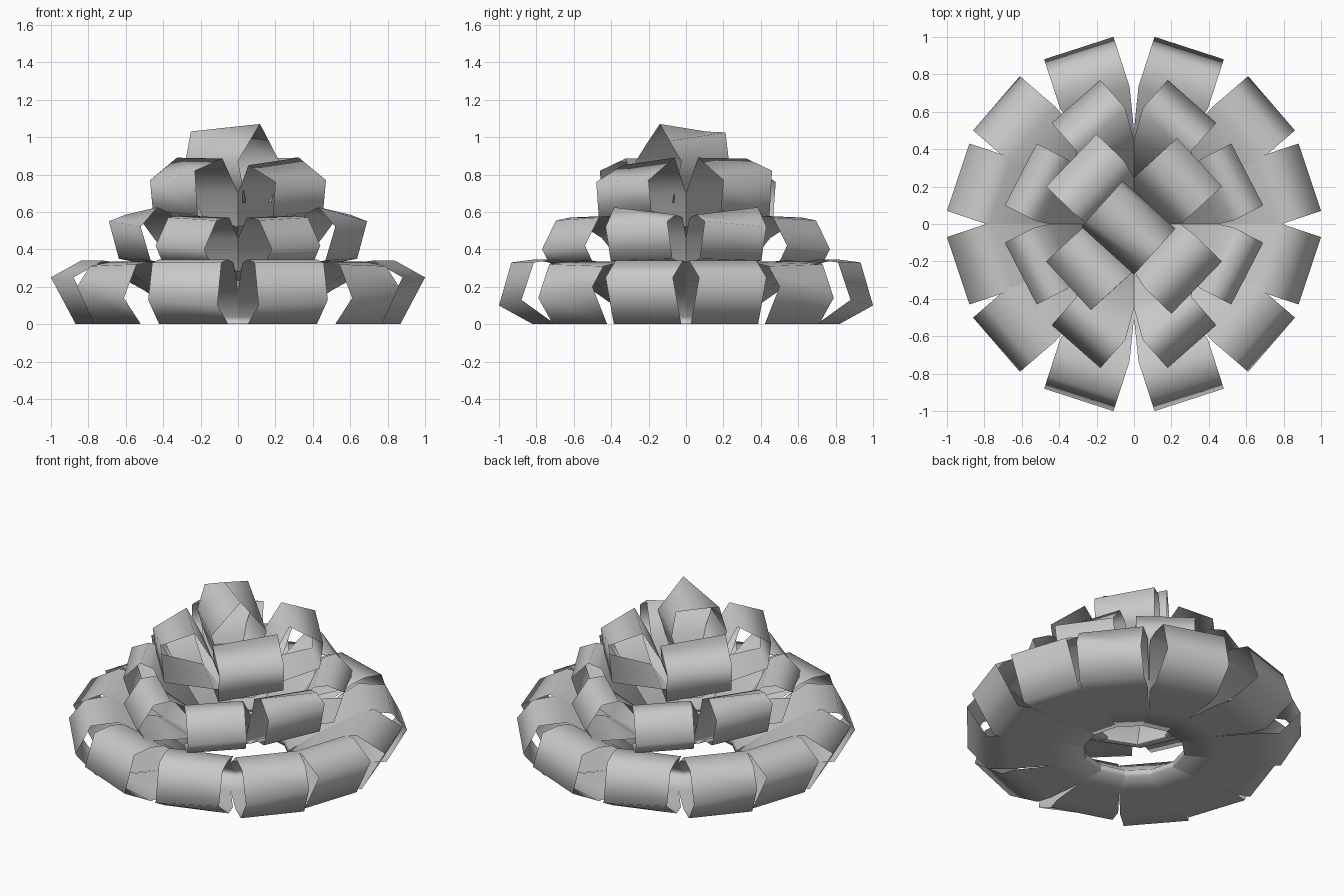
import bpy
from math import cos, sin, radians
from mathutils import Vector

cube = bpy.data.objects.get("Cube")
if cube:
    bpy.data.objects.remove(cube, do_unlink=True)

grey = bpy.data.materials.new("ribbon_grey")
grey.use_nodes = True
COLOR = (0.58, 0.58, 0.58, 1)
grey.diffuse_color = COLOR
grey.node_tree.nodes["Principled BSDF"].inputs["Base Color"].default_value = COLOR

RISING = [(1, 1), (-1, -1)]
FALLING = [(1, -1), (-1, 1)]
ALL = RISING + FALLING


def add_strip(name, left, right):
    """Closed ribbon band between two matching edge paths."""
    n = len(left)
    faces = [(i, (i + 1) % n, n + (i + 1) % n, n + i) for i in range(n)]
    mesh = bpy.data.meshes.new(name)
    mesh.from_pydata([tuple(p) for p in left + right], [], faces)
    mesh.materials.append(grey)
    for poly in mesh.polygons:
        poly.use_smooth = True
    obj = bpy.data.objects.new(name, mesh)
    bpy.context.collection.objects.link(obj)


def on_ray(angle, radius, z):
    t = radians(angle)
    return Vector((radius * cos(t), radius * sin(t), z))


def ribbon_loop(name, a, b, sector, bend, join, hub, quadrants=ALL):
    """Loop with outer corners a and b. The bend lists (inset, height at a,
    height at b). Join and hub give (radius, bottom height, top height) where
    neighbouring loops meet and where the band ends near the middle."""
    a, b = Vector((*a, 0)), Vector((*b, 0))
    along = (b - a).normalized()
    outward = Vector((-along.y, along.x, 0))
    if outward.dot(a + b) < 0:
        outward.negate()
    edges = []
    for corner, angle, side in ((a, sector[1], 1), (b, sector[0], 2)):
        pts = [on_ray(angle, r, low) for r, low, _ in (hub, join)]
        for point in bend:
            pts.append(corner - outward * point[0] + Vector((0, 0, point[side])))
        pts += [on_ray(angle, r, high) for r, _, high in (join, hub)]
        edges.append(pts)
    # repeat in each quadrant, keeping the faces turned the same way
    for sx, sy in quadrants:
        left, right = [[Vector((p.x * sx, p.y * sy, p.z)) for p in edge]
                       for edge in edges]
        if sx * sy < 0:
            left, right = right, left
        add_strip(name, left, right)


# Bottom tier: twelve loops
join, hub = (0.5, 0.0, 0.18), (0.3, 0.0, 0.04)
ribbon_loop("bottom_side_loop", (0.88, 0.43), (1.0, 0.07), (0, 30),
            [(0.22, 0, 0), (0.14, 0, 0), (0, 0.25, 0.25), (0.17, 0.34, 0.34),
             (0.24, 0.33, 0.33)], join, hub)
ribbon_loop("bottom_corner_loop", (0.61, 0.79), (0.86, 0.5), (30, 60),
            [(0.25, 0, 0), (0.12, 0, 0), (0, 0.14, 0.2), (0.09, 0.32, 0.31),
             (0.25, 0.335, 0.335)], join, hub)
ribbon_loop("bottom_end_loop", (0.11, 1.0), (0.48, 0.88), (60, 90),
            [(0.28, 0, 0), (0.19, 0, 0), (0, 0.1, 0.13), (0.07, 0.33, 0.33),
             (0.19, 0.345, 0.345), (0.28, 0.33, 0.33)], join, hub)

# Second tier: eight loops
join, hub = (0.45, 0.28, 0.46), (0.24, 0.18, 0.2)
ribbon_loop("middle_side_loop", (0.52, 0.43), (0.69, 0.1), (0, 45),
            [(0.17, 0.33, 0.33), (0.06, 0.34, 0.35), (0, 0.52, 0.55),
             (0.1, 0.625, 0.585), (0.18, 0.59, 0.57)], join, hub)
ribbon_loop("middle_end_loop", (0.18, 0.77), (0.44, 0.54), (45, 90),
            [(0.2, 0.32, 0.32), (0.05, 0.33, 0.34), (0, 0.4, 0.42),
             (0.1, 0.555, 0.57), (0.2, 0.57, 0.58)], join, hub)

# Third tier: four loops, one opposite pair tilted down along one edge
join, hub = (0.25, 0.52, 0.7), (0.11, 0.4, 0.42)
ribbon_loop("upper_loop", (0.23, 0.46), (0.47, 0.2), (0, 90),
            [(0.02, 0.58, 0.61), (0, 0.82, 0.77), (0.2, 0.885, 0.89)],
            join, hub, RISING)
ribbon_loop("tilted_upper_loop", (0.2, 0.48), (0.47, 0.2), (0, 90),
            [(0.02, 0.57, 0.61), (0, 0.76, 0.77), (0.2, 0.85, 0.89)],
            join, hub, FALLING)

# Crown loop: an open tube, flat on top at the back and peaked at the front
axis = Vector((0.74, -0.67, 0)).normalized()
across = Vector((0.67, 0.74, 0)).normalized()
centre = Vector((-0.03, -0.02, 0))


def tube_end(offset, section):
    return [centre + axis * offset + across * u + Vector((0, 0, z))
            for u, z in section]


sides = [(0.165, 0.87), (0.1, 0.65), (-0.1, 0.65), (-0.165, 0.87)]
add_strip("crown_loop",
          tube_end(-0.19, [(-0.12, 1.03), (0, 1.03), (0.14, 1.025)] + sides),
          tube_end(0.19, [(-0.08, 0.97), (0.01, 1.07), (0.08, 0.98)] + sides))
